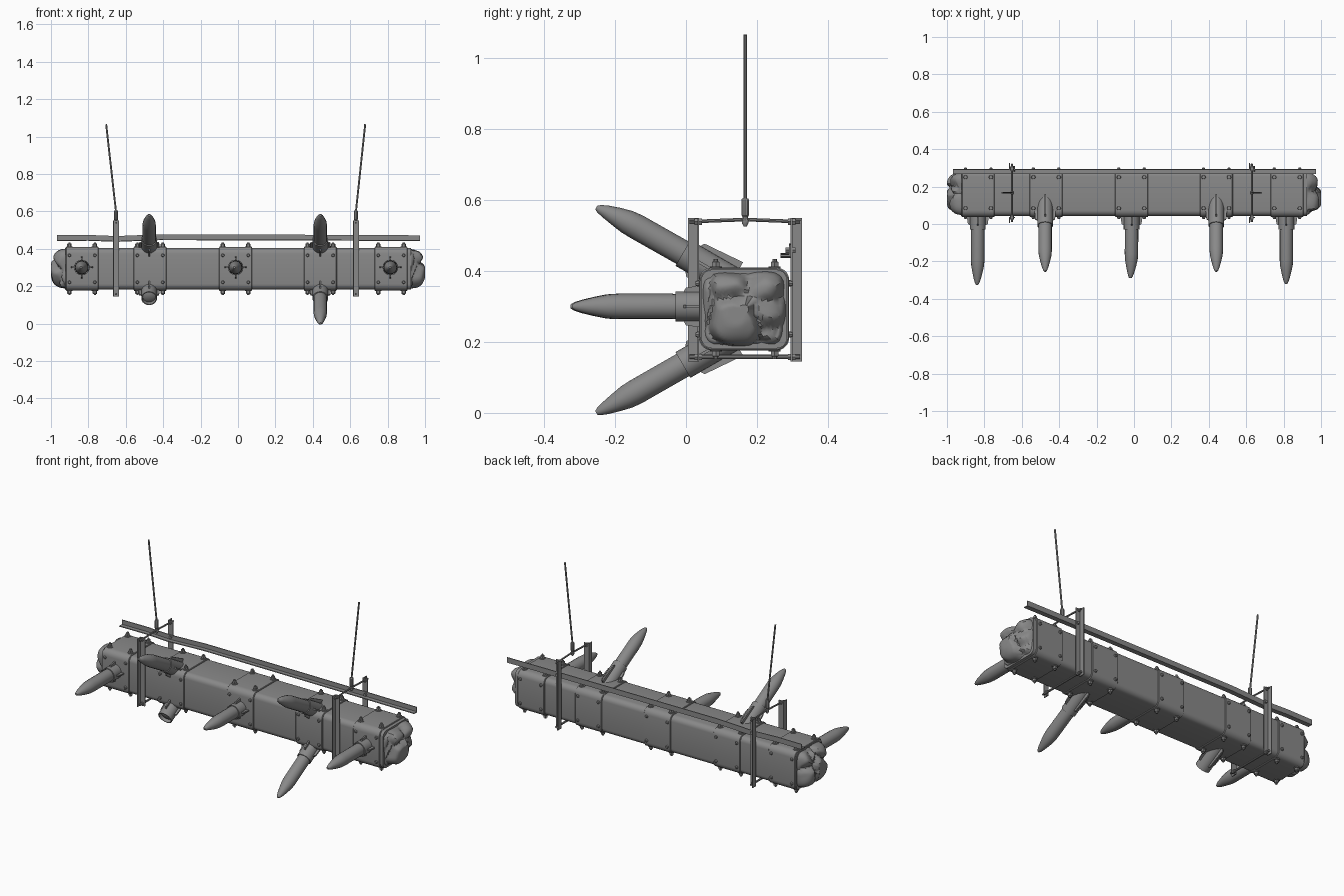
import bpy, bmesh, math, random
from mathutils import Vector, noise

if "Cube" in bpy.data.objects:
    bpy.data.objects.remove(bpy.data.objects["Cube"])

random.seed(4)
X, Y, Z = Vector((1, 0, 0)), Vector((0, 1, 0)), Vector((0, 0, 1))

# dark weathered grey for every part
MAT = bpy.data.materials.new("dark_grey")
MAT.diffuse_color = (0.25, 0.25, 0.25, 1)
MAT.use_nodes = True
MAT.node_tree.nodes["Principled BSDF"].inputs["Base Color"].default_value = MAT.diffuse_color


def build(name, shells):
    """One object from shells; each shell is a list of equal-length rings, lofted and capped."""
    bm = bmesh.new()
    for rings in shells:
        vs = [[bm.verts.new(p) for p in r] for r in rings]
        n = len(vs[0])
        for a, b in zip(vs, vs[1:]):
            for i in range(n):
                j = (i + 1) % n
                bm.faces.new((a[i], a[j], b[j], b[i]))
        bm.faces.new(vs[0][::-1])
        bm.faces.new(vs[-1])
    bmesh.ops.recalc_face_normals(bm, faces=bm.faces)
    me = bpy.data.meshes.new(name)
    bm.to_mesh(me)
    bm.free()
    me.materials.append(MAT)
    ob = bpy.data.objects.new(name, me)
    bpy.context.collection.objects.link(ob)


def turned(o, d, prof, n=14, bend=Vector((0, 0, 0))):
    """Rings of a turned shape along d; prof = (distance, radius); bend shifts the far end."""
    o, d = Vector(o), Vector(d).normalized()
    u = X if abs(d.x) < 0.9 else Y
    u = (u - d * u.dot(d)).normalized()
    v = d.cross(u)
    end = prof[-1][0]
    return [[o + d * s + bend * max(0, s / end) ** 4 +
             r * (u * math.cos(2 * math.pi * i / n) + v * math.sin(2 * math.pi * i / n))
             for i in range(n)] for s, r in prof]


def rod(a, b, r, n=8):
    d = Vector(b) - Vector(a)
    return turned(a, d, [(0, r), (d.length, r)], n)


def prism(pts, d):
    pts = [Vector(p) for p in pts]
    return [pts, [p + Vector(d) for p in pts]]


def round_rect(x, hy, hz, r, seg=5):
    pts = []
    for k, (sy, sz) in enumerate(((1, 1), (-1, 1), (-1, -1), (1, -1))):
        for i in range(seg + 1):
            a = math.pi / 2 * (k + i / seg)
            pts.append(Vector((x, CY + sy * (hy - r) + r * math.cos(a),
                               CZ + sz * (hz - r) + r * math.sin(a))))
    return pts


CY, CZ = 0.164, 0.293
HY, HZ = 0.121, 0.111

# timber beam
build("beam", [[round_rect(x, HY, HZ, 0.03) for x in (-0.925, 0.925)]])


# splintered, lumpy beam ends
def broken_end(name, side):
    n, m, rings = 56, 18, []
    for k in range(m + 1):
        t = k / m * 0.985
        ang = t * math.pi / 2
        scale = math.cos(ang) ** 0.62
        x = 0.9 + 0.105 * math.sin(ang) ** 0.75
        ring = []
        for i in range(n):
            a = 2 * math.pi * i / n
            c, s = math.cos(a), math.sin(a)
            q = (abs(c) ** 5 + abs(s) ** 5) ** (-0.2)
            y, z = 0.119 * c * q * scale, 0.108 * s * q * scale
            dist = noise.voronoi(Vector((x * 3 * side, y * 10 + 3 * side, z * 7)))[0]
            crack = max(0, 1 - (dist[1] - dist[0]) * 3) ** 1.3
            bump = noise.noise(Vector((side * 7, y * 8, z * 8)))
            f = min(1, t * 2.5)
            shrink = 1 - f * (1 - f * 0.6) * crack * 0.2
            ring.append(Vector((side * min(1, x - f * (0.03 * crack + 0.02 * abs(bump))),
                                CY + y * shrink, CZ + z * shrink)))
        rings.append(ring)
    build(name, [rings])


broken_end("splintered_end_left", -1)
broken_end("splintered_end_right", 1)

# metal bands with bolts
BANDS = (-0.833, -0.47, -0.013, 0.44, 0.818)
for k, bx in enumerate(BANDS):
    h = 0.088
    build(f"band_{k}", [[round_rect(bx + s, HY + 0.006 - e, HZ + 0.006 - e, 0.036)
                         for s, e in ((-h, 0.003), (-h + 0.003, 0), (h - 0.003, 0), (h, 0.003))]])
    bolts = []
    for sx in (-0.068, 0.068):
        for s in (-1, 1):
            for oy in (-0.08, 0.086):
                o = (bx + sx, CY + oy, CZ + s * (HZ + 0.004))
                bolts.append(turned(o, Z * s, [(0, 0.017), (0.005, 0.017)], 12))
                bolts.append(turned(o, Z * s, [(0, 0.012), (0.017, 0.012), (0.019, 0.010)], 6))
                bolts.append(turned(o, Z * s, [(0, 0.006), (0.026, 0.006)], 8))
            for oz in (-0.072, 0.072):
                o = (bx + sx, CY + s * (HY + 0.004), CZ + oz)
                bolts.append(turned(o, Y * s, [(0, 0.009), (0.006, 0.009), (0.012, 0.006)], 8))
    build(f"band_bolts_{k}", bolts)


# sockets with ribs, and sharpened stakes
def socket(name, o, d, back, front):
    o, d = Vector(o), Vector(d).normalized()
    build(name, [turned(o, d, [(-back, 0.042), (front, 0.042), (front, 0.037),
                               (front - 0.025, 0.036)], 20)])
    u, v = X, d.cross(X)
    ribs = []
    for w in (u, -u, v, -v):
        t = d.cross(w) * 0.004
        a = [o - d * back, o - d * back + w * 0.062, o + w * 0.053,
             o + d * 0.008 + w * 0.04, o + d * 0.008]
        ribs.append(prism([p - t for p in a], t * 2))
    build(name + "_ribs", ribs)


def stake(name, o, d, length, bend):
    L = length
    prof = [(-0.02, 0.034), (0.04, 0.036), (L - 0.13, 0.036), (L - 0.10, 0.034), (L - 0.065, 0.027),
            (L - 0.03, 0.0185), (L - 0.01, 0.012), (L, 0.006)]
    build(name, [turned(o, d, prof, 16, Vector(bend))])


for k, (bx, tip) in enumerate(((-0.835, -0.325), (-0.013, -0.29), (0.815, -0.32))):
    o = (bx, 0.0, 0.3)
    socket(f"front_socket_{k}", o, -Y, 0.06, 0.03)
    stake(f"front_stake_{k}", o, -Y, -tip, (random.uniform(-.008, .008), 0, 0))

A = math.radians(30)
for bx, side in ((-0.475, "left"), (0.44, "right")):
    for s, lev in ((1, "upper"), (-1, "lower")):
        d = Vector((0, -math.cos(A), s * math.sin(A)))
        o = Vector((bx, 0.026, CZ + s * 0.138))
        socket(f"{lev}_socket_{side}", o, d, 0.12, 0.04)
        if (side, lev) == ("left", "lower"):
            # snapped-off stake stub inside the socket
            build("broken_stub", [turned(o, d, [(-0.02, 0.036), (0.022, 0.035), (0.03, 0.02)], 10)])
        else:
            stake(f"{lev}_stake_{side}", o, d, 0.322, (0, 0, -0.013 if s > 0 else 0.006))


# hanging frames: angle-iron uprights, tie rods, sleeve and cable
def angle_profile(x, y, z, dx, dy, t=0.005):
    return [(x, y, z), (x + dx, y, z), (x + dx, y + math.copysign(t, dy), z),
            (x + math.copysign(t, dx), y + math.copysign(t, dy), z),
            (x + math.copysign(t, dx), y + dy, z), (x, y + dy, z)]


for fx, top, nm in ((-0.652, -0.705, "left"), (0.63, 0.68, "right")):
    build(f"upright_front_{nm}", [prism(angle_profile(fx - 0.016, 0.037, 0.145, 0.032, -0.032), Z * 0.405)])
    build(f"upright_back_{nm}", [prism(angle_profile(fx - 0.016, 0.295, 0.145, 0.032, 0.032), Z * 0.405)])
    mid = (fx, 0.167, 0.545)
    ties = [rod((fx, 0.01, 0.539), mid, 0.005), rod(mid, (fx, 0.322, 0.539), 0.005),
            rod((fx, 0.01, 0.158), (fx, 0.322, 0.158), 0.006)]
    for z in (0.158, 0.539):
        for y0, y1 in ((0.024, 0.032), (0.037, 0.045), (0.287, 0.295), (0.3, 0.308)):
            ties.append(rod((fx, y0, z), (fx, y1, z), 0.010, 6))
    build(f"tie_rods_{nm}", ties)
    low = Vector((fx, 0.167, 0.545))
    d = Vector((top - fx, 0, 0.52))
    build(f"cable_sleeve_{nm}", [turned(low, Z, [(-0.02, 0.004), (-0.01, 0.010), (0.0, 0.010), (0.008, 0.008),
                                                 (0.012, 0.011), (0.056, 0.011), (0.06, 0.009)], 10)])
    build(f"hanging_cable_{nm}", [rod(low + Z * 0.05, (top, 0.167, 1.066), 0.005)])

# slightly bent angle-iron rail along the back
t = 0.005
rail = []
for x, dz, dy in ((-0.968, 0.0, 0), (-0.8, 0.001, 0), (-0.65, -0.005, 0), (-0.42, 0.004, 0),
                  (0.1, 0.003, 0), (0.63, 0.001, 0), (0.973, -0.001, 0)):
    prof = [(0.295, 0.442), (0.295, 0.473), (0.295 - t, 0.473), (0.295 - t, 0.442 + t),
            (0.266, 0.442 + t), (0.266, 0.442)]
    rail.append([Vector((x, y + dy, z + dz)) for y, z in prof])
build("back_rail", [rail])
build("rail_bolts", [rod((x, 0.28, 0.459), (x, 0.309, 0.459), 0.009, 6) for x in (-0.645, 0.637)])

# smooth shading with crisp edges
bpy.ops.object.select_all(action='SELECT')
bpy.context.view_layer.objects.active = bpy.data.objects["beam"]
bpy.ops.object.shade_smooth_by_angle(angle=math.radians(32))
